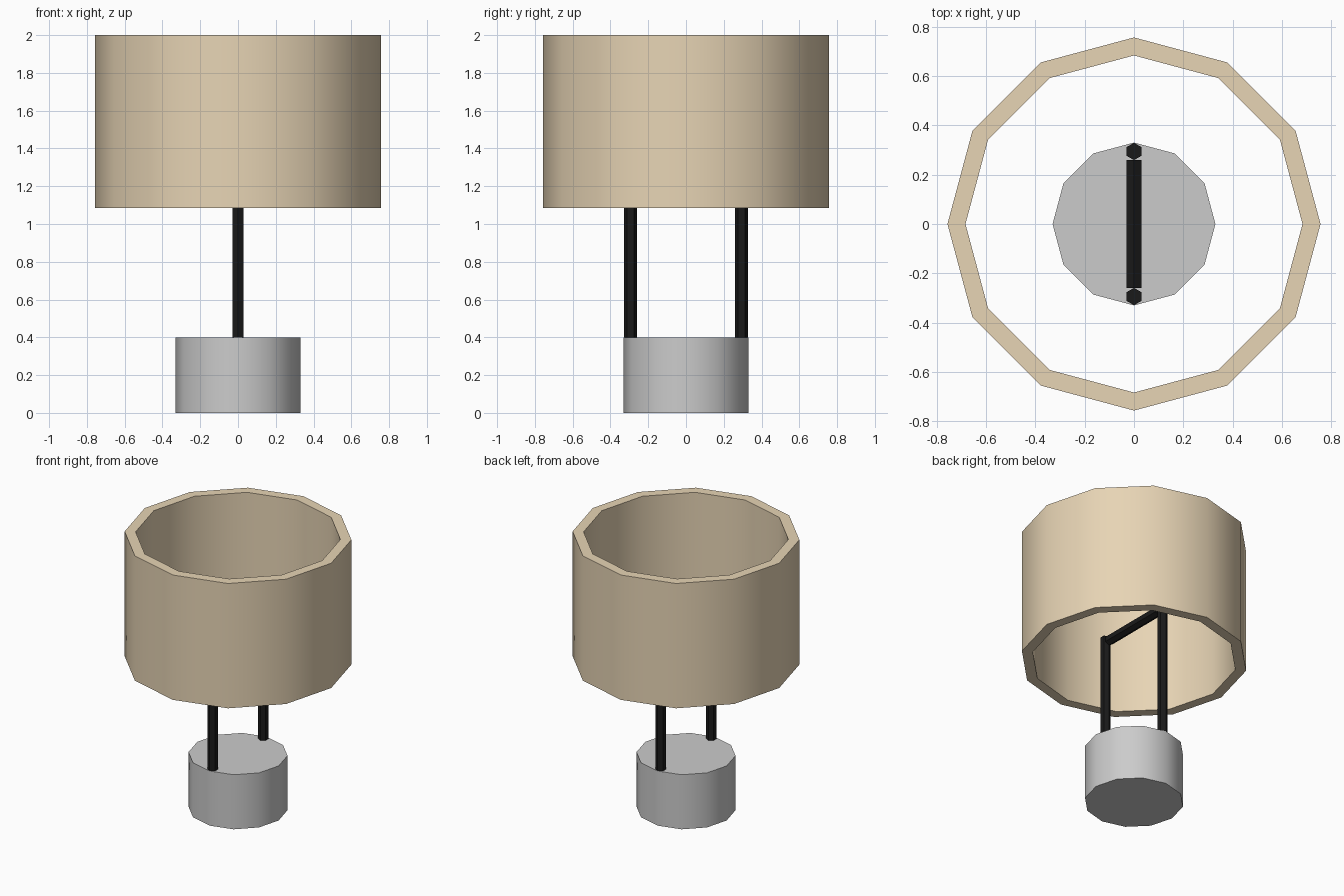
import bpy, bmesh, math
from mathutils import Matrix

if "Cube" in bpy.data.objects:
    bpy.data.objects.remove(bpy.data.objects["Cube"])


def material(name, rgb):
    m = bpy.data.materials.new(name)
    m.diffuse_color = (*rgb, 1)
    m.use_nodes = True
    m.node_tree.nodes["Principled BSDF"].inputs["Base Color"].default_value = m.diffuse_color
    return m


def finish(obj, name, mat=None, smooth=None):
    obj.name = name
    if mat:
        obj.data.materials.append(mat)
    if smooth:
        bpy.ops.object.select_all(action='DESELECT')
        obj.select_set(True)
        bpy.context.view_layer.objects.active = obj
        bpy.ops.object.shade_smooth_by_angle(angle=math.radians(smooth))
    return obj


def cylinder(name, sides, radius, depth, loc, rot=(0, 0, 0), mat=None, smooth=None):
    bpy.ops.mesh.primitive_cylinder_add(vertices=sides, radius=radius, depth=depth,
                                        location=loc, rotation=rot)
    return finish(bpy.context.object, name, mat, smooth)


def tube(name, sides, outer, inner, z0, z1, mat, smooth):
    # spin a closed rectangular profile around z
    bm = bmesh.new()
    profile = [(outer, z0), (outer, z1), (inner, z1), (inner, z0)]
    verts = [bm.verts.new((r, 0, z)) for r, z in profile]
    edges = [bm.edges.new((verts[i], verts[(i + 1) % 4])) for i in range(4)]
    bmesh.ops.spin(bm, geom=verts + edges, cent=(0, 0, 0), axis=(0, 0, 1),
                   angle=math.tau, steps=sides, use_merge=True)
    bmesh.ops.remove_doubles(bm, verts=bm.verts, dist=1e-4)
    bmesh.ops.recalc_face_normals(bm, faces=bm.faces)
    mesh = bpy.data.meshes.new(name)
    bm.to_mesh(mesh)
    bm.free()
    obj = bpy.data.objects.new(name, mesh)
    bpy.context.collection.objects.link(obj)
    return finish(obj, name, mat, smooth)


fabric = material("shade_fabric", (0.80, 0.66, 0.46))
black = material("black_metal", (0.01, 0.01, 0.01))

ROD_R, ROD_Y, ROD_TOP, BASE_TOP = 0.035, 0.294, 1.39, 0.40

# Base
cylinder("base", 12, 0.33, BASE_TOP, (0, 0, BASE_TOP / 2), smooth=40)

# Two upright rods
for name, side in (("front_rod", -1), ("back_rod", 1)):
    cylinder(name, 6, ROD_R, ROD_TOP - BASE_TOP,
             (0, side * ROD_Y, (ROD_TOP + BASE_TOP) / 2), mat=black)

# Crossbar joining the rod tops
cylinder("crossbar", 6, ROD_R, 2 * (ROD_Y - ROD_R), (0, 0, ROD_TOP - ROD_R),
         rot=(math.pi / 2, 0, 0), mat=black)

# Open drum shade
tube("shade", 12, 0.756, 0.683, 1.085, 2.0, fabric, 40)
